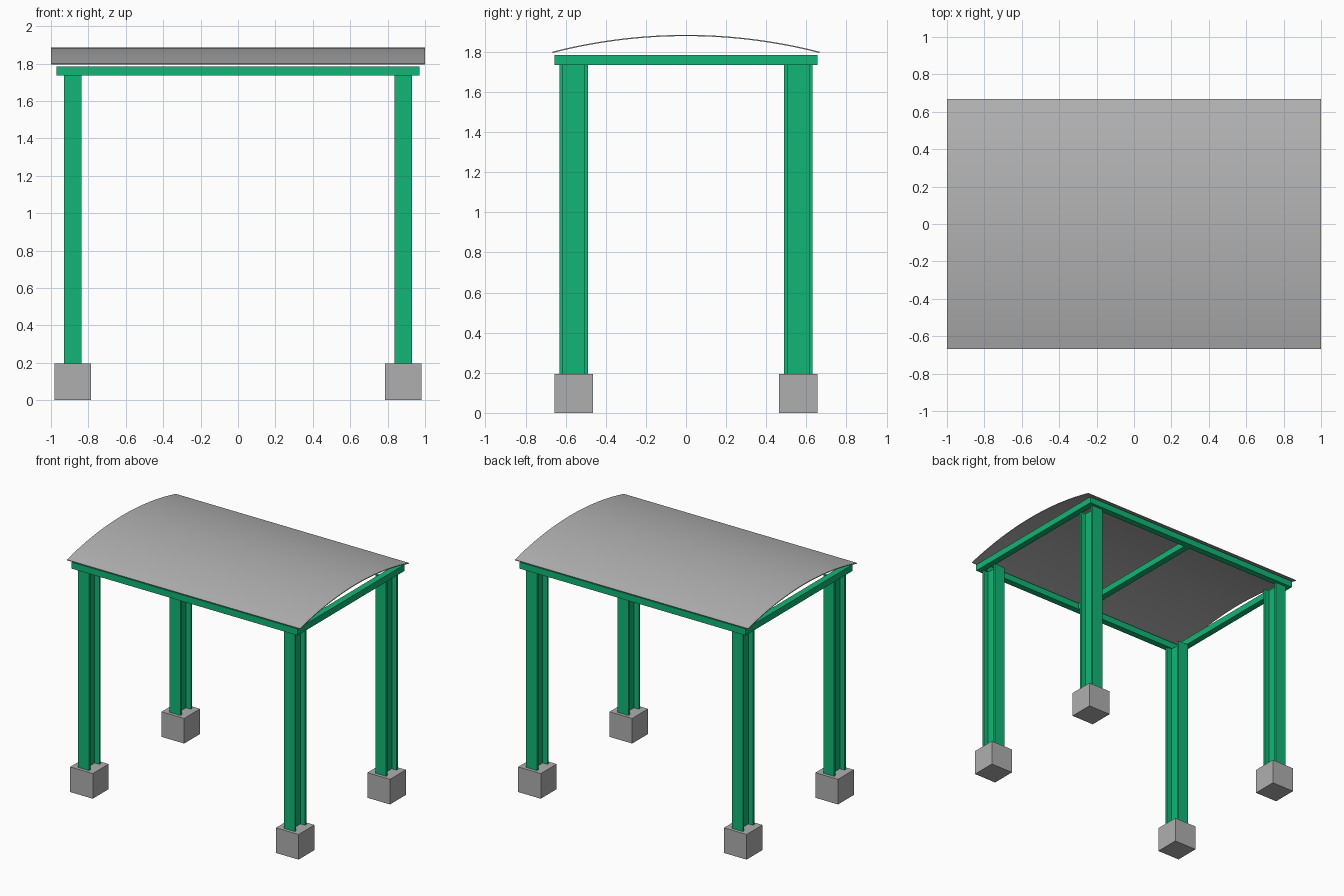
import bpy, bmesh, math

if "Cube" in bpy.data.objects:
    bpy.data.objects.remove(bpy.data.objects["Cube"], do_unlink=True)


def material(name, rgb):
    m = bpy.data.materials.new(name)
    m.use_nodes = True
    m.diffuse_color = (*rgb, 1)
    m.node_tree.nodes["Principled BSDF"].inputs["Base Color"].default_value = (*rgb, 1)
    return m


green = material("green_steel", (0.005, 0.47, 0.18))
concrete = material("concrete", (0.42, 0.43, 0.42))
sheet = material("roof_sheet", (0.45, 0.45, 0.45))


def finish(name, bm, mat):
    bmesh.ops.recalc_face_normals(bm, faces=bm.faces)
    mesh = bpy.data.meshes.new(name)
    bm.to_mesh(mesh)
    bm.free()
    mesh.materials.append(mat)
    ob = bpy.data.objects.new(name, mesh)
    bpy.context.collection.objects.link(ob)
    return ob


def extrude(name, points, vec, mat):
    """Closed outline of 3D points swept along a vector."""
    bm = bmesh.new()
    face = bm.faces.new([bm.verts.new(p) for p in points])
    out = bmesh.ops.extrude_face_region(bm, geom=[face])
    moved = [v for v in out["geom"] if isinstance(v, bmesh.types.BMVert)]
    bmesh.ops.translate(bm, verts=moved, vec=vec)
    return finish(name, bm, mat)


def box(name, lo, hi, mat):
    pts = [(lo[0], lo[1]), (hi[0], lo[1]), (hi[0], hi[1]), (lo[0], hi[1])]
    return extrude(name, [(x, y, lo[2]) for x, y in pts], (0, 0, hi[2] - lo[2]), mat)


def i_section(w, h, flange, web):
    """I outline: w across the flanges, h from flange to flange."""
    a, b, c, d = w / 2, h / 2, h / 2 - flange, web / 2
    half = [(a, -b), (a, -c), (d, -c), (d, c), (a, c), (a, b)]
    return half + [(-x, -y) for x, y in half]


# Footings and I-section columns
BASE, TOP = 0.195, 1.735
for sx, side in ((1, "left"), (-1, "right")):
    for sy, end in ((1, "back"), (-1, "front")):
        cx, cy = 0.883 * sx, 0.56 * sy
        r = 0.097
        box(f"{end}_{side}_footing", (cx - r, cy - r, 0), (cx + r, cy + r, BASE), concrete)
        outline = [(cx + x, cy + y, BASE) for x, y in i_section(0.094, 0.144, 0.017, 0.012)]
        extrude(f"{end}_{side}_column", outline, (0, 0, TOP - BASE), green)

# Roof frame: long rails and cross beams
RAIL_TOP, W = 1.785, 0.05
for s, end in ((1, "back"), (-1, "front")):
    y = (0.655 - W / 2) * s
    box(f"{end}_rail", (-0.97, y - W / 2, TOP), (0.97, y + W / 2, RAIL_TOP), green)
for x, side in ((0.97 - W / 2, "left"), (0, "middle"), (W / 2 - 0.97, "right")):
    box(f"{side}_cross_beam", (x - W / 2, W - 0.655, TOP), (x + W / 2, 0.655 - W, RAIL_TOP), green)

# Thin arched roof sheet
HALF, RISE, EAVE, THICK = 0.666, 0.084, 1.795, 0.006
radius = (HALF ** 2 + RISE ** 2) / (2 * RISE)
sweep, steps = math.asin(HALF / radius), 32
angles = [sweep * (2 * i / steps - 1) for i in range(steps + 1)]


def arc(r):
    return [(-1, r * math.sin(a), EAVE + RISE - radius + r * math.cos(a)) for a in angles]


roof = extrude("roof", arc(radius) + arc(radius + THICK)[::-1], (2, 0, 0), sheet)
bpy.context.view_layer.objects.active = roof
roof.select_set(True)
bpy.ops.object.shade_smooth_by_angle(angle=math.radians(30))
